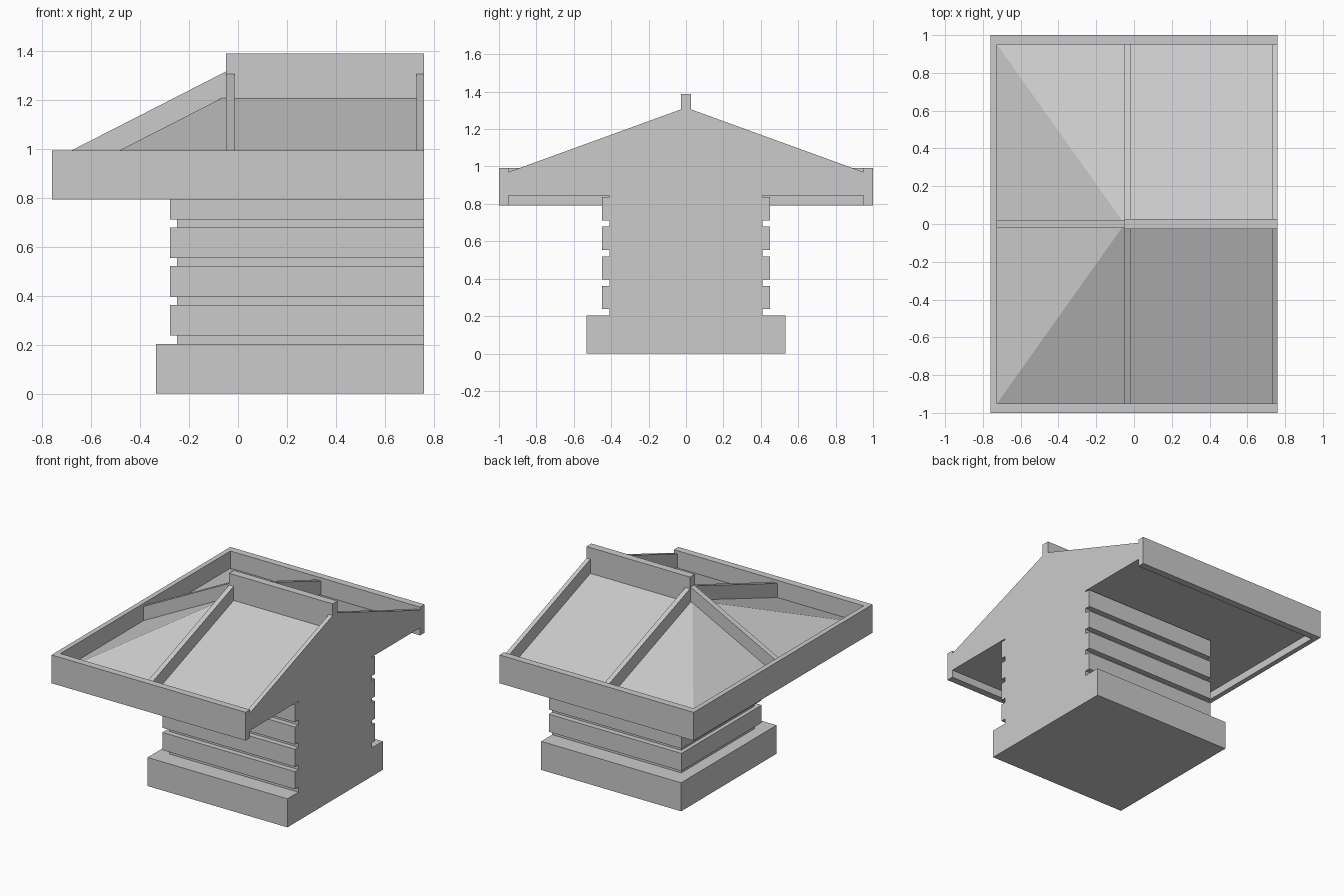
import bpy
from mathutils import Vector

cube = bpy.data.objects.get("Cube")
if cube:
    bpy.data.objects.remove(cube, do_unlink=True)

grey = bpy.data.materials.new("plain grey")
grey.use_nodes = True
grey.diffuse_color = (0.6, 0.6, 0.6, 1)
grey.node_tree.nodes["Principled BSDF"].inputs["Base Color"].default_value = (0.6, 0.6, 0.6, 1)


def make(name, verts, faces):
    mesh = bpy.data.meshes.new(name)
    mesh.from_pydata(verts, [], faces)
    mesh.materials.append(grey)
    obj = bpy.data.objects.new(name, mesh)
    bpy.context.collection.objects.link(obj)
    return obj


def prism(name, profile, start, end):
    """Sweep a closed profile of points along the vector from start to end."""
    n = len(profile)
    verts = [Vector(p) + Vector(start) for p in profile]
    verts += [Vector(p) + Vector(end) for p in profile]
    faces = [tuple(range(n))[::-1], tuple(range(n, 2 * n))]
    faces += [(i, (i + 1) % n, n + (i + 1) % n, n + i) for i in range(n)]
    obj = make(name, verts, faces)
    # Turn the faces outward if the profile ran the other way
    a, b, c = (Vector(p) for p in profile[:3])
    if (b - a).cross(c - b).dot(Vector(end) - Vector(start)) < 0:
        obj.data.flip_normals()
    return obj


def box(name, x0, x1, y0, y1, z0, z1):
    profile = [(x0, y0, 0), (x1, y0, 0), (x1, y1, 0), (x0, y1, 0)]
    return prism(name, profile, (0, 0, z0), (0, 0, z1))


END = 0.76      # flat gable end
APEX = -0.05    # where the hips meet the ridge
IN_X, IN_Y = -0.725, 0.95   # inside of the eave rim
SOFFIT, EAVE, PEAK = 0.845, 0.87, 1.215

# Plinth and grooved wall
box("plinth", -0.335, END, -0.533, 0.533, 0, 0.202)
box("wall_core", -0.25, END, -0.41, 0.41, 0.19, 0.86)
for i in range(4):
    z = 0.237 + i * 0.158
    box(f"wall_band_{i + 1}", -0.278, END, -0.448, 0.448, z, z + 0.125)

# Hipped roof with a flat gable end
roof_verts = [(x, y, z) for z in (SOFFIT, EAVE)
              for x, y in ((IN_X, -IN_Y), (END, -IN_Y), (END, IN_Y), (IN_X, IN_Y))]
roof_verts += [(APEX, 0, PEAK), (END, 0, PEAK)]
make("roof", roof_verts, [
    (3, 2, 1, 0), (0, 1, 5, 4), (2, 3, 7, 6), (3, 0, 4, 7),
    (1, 2, 6, 9, 5), (4, 5, 9, 8), (6, 7, 8, 9), (7, 4, 8)])

# Eave rim on three sides
rim = [(END, -1), (END, -IN_Y), (IN_X, -IN_Y), (IN_X, IN_Y),
       (END, IN_Y), (END, 1), (-END, 1), (-END, -1)]
prism("eave_rim", [(x, y, 0) for x, y in rim[::-1]], (0, 0, 0.792), (0, 0, 0.992))

# Raised ribs and ridge
RIB = 0.1
gable = [(0, -IN_Y, SOFFIT), (0, IN_Y, SOFFIT), (0, IN_Y, EAVE + RIB),
         (0, 0, PEAK + RIB), (0, -IN_Y, EAVE + RIB)]
prism("middle_rib", gable, (APEX, 0, 0), (-0.015, 0, 0))
prism("gable_rib", gable, (0.73, 0, 0), (END, 0, 0))
hip = [(IN_X, 0, SOFFIT), (APEX, 0, SOFFIT), (APEX, 0, PEAK + RIB), (IN_X, 0, EAVE + RIB)]
prism("hip_rib", hip, (0, -0.02, 0), (0, 0.02, 0))
box("ridge_beam", APEX, END, -0.027, 0.027, 1.18, 1.388)
